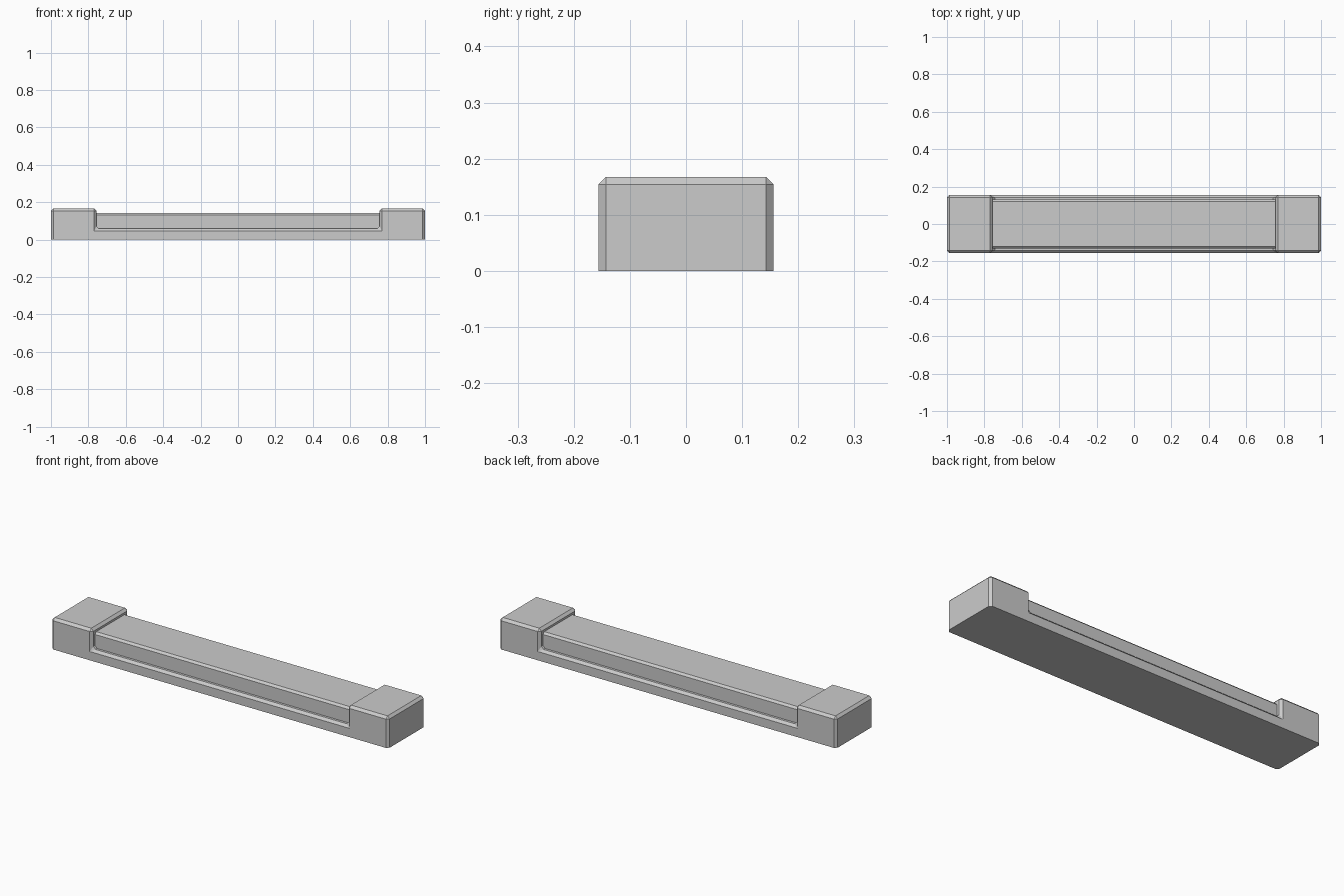
import bpy, bmesh

if "Cube" in bpy.data.objects:
    bpy.data.objects.remove(bpy.data.objects["Cube"])

def extrude_part(name, profile, axis, half, bevel, keep):
    """Extrude a closed profile symmetrically along an axis, chamfer the edges that keep() accepts."""
    bm = bmesh.new()
    place = (lambda a, b: (a, -half, b)) if axis == 'y' else (lambda a, b: (-half, a, b))
    face = bm.faces.new([bm.verts.new(place(a, b)) for a, b in profile])
    ext = bmesh.ops.extrude_face_region(bm, geom=[face], use_keep_orig=True)
    move = (0, 2 * half, 0) if axis == 'y' else (2 * half, 0, 0)
    bmesh.ops.translate(bm, vec=move, verts=[v for v in ext['geom'] if isinstance(v, bmesh.types.BMVert)])
    bmesh.ops.recalc_face_normals(bm, faces=bm.faces)
    edges = [e for e in bm.edges if keep(*(v.co for v in e.verts))]
    bmesh.ops.bevel(bm, geom=edges, offset=bevel, segments=1, profile=0.5, affect='EDGES')
    mesh = bpy.data.meshes.new(name)
    bm.to_mesh(mesh)
    bm.free()
    obj = bpy.data.objects.new(name, mesh)
    bpy.context.collection.objects.link(obj)
    return obj

# Cradle: low base with a raised block at each end, flat bottom edges left sharp
X, IN, TOP, RAIL = 1.0, 0.757, 0.167, 0.06
half_profile = [(X, 0), (X, TOP), (IN, TOP), (IN, RAIL)]
profile = half_profile + [(-x, z) for x, z in reversed(half_profile)]
extrude_part("end_block_cradle", profile, 'y', 0.156, 0.013,
             lambda a, b: max(a.z, b.z) > 0.01)

# Raised bar between the end blocks, chamfered along its long top edges
bar = [(-0.13, 0.045), (0.13, 0.045), (0.13, 0.143), (-0.13, 0.143)]
extrude_part("centre_bar", bar, 'x', 0.765, 0.011,
             lambda a, b: a.z > 0.1 and b.z > 0.1 and abs(a.y - b.y) < 1e-4)
